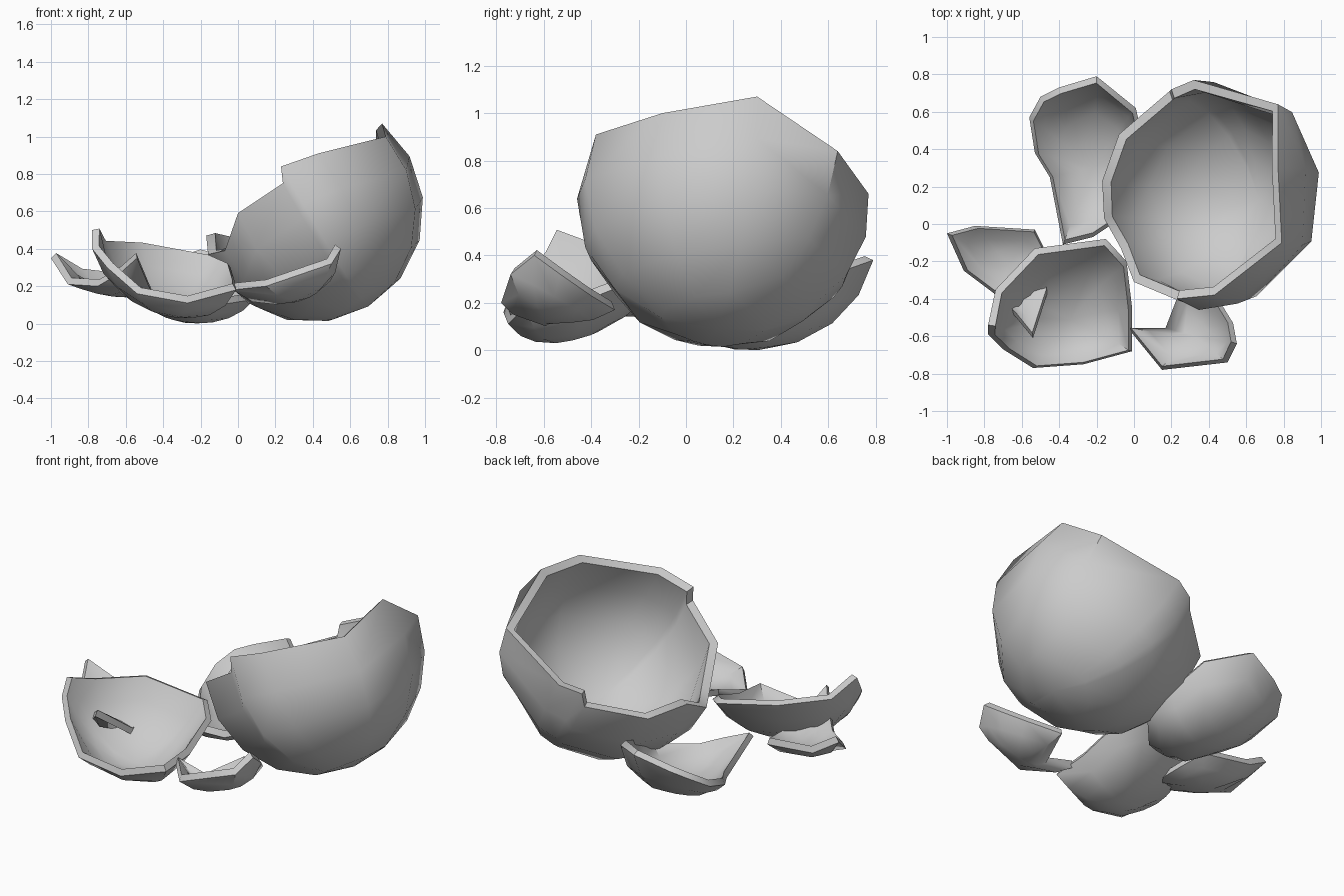
import bpy, bmesh, math
from mathutils import Vector

cube = bpy.data.objects.get("Cube")
if cube:
    bpy.data.objects.remove(cube, do_unlink=True)

grey = bpy.data.materials.new("shell_grey")
grey.use_nodes = True
COLOUR = (0.6, 0.6, 0.6, 1)
grey.diffuse_color = COLOUR
grey.node_tree.nodes["Principled BSDF"].inputs["Base Color"].default_value = COLOUR


def finish(name, bm):
    bmesh.ops.recalc_face_normals(bm, faces=bm.faces)
    mesh = bpy.data.meshes.new(name)
    bm.to_mesh(mesh)
    bm.free()
    mesh.materials.append(grey)
    obj = bpy.data.objects.new(name, mesh)
    bpy.context.collection.objects.link(obj)
    bpy.ops.object.select_all(action='DESELECT')
    obj.select_set(True)
    bpy.context.view_layer.objects.active = obj
    bpy.ops.object.shade_smooth_by_angle(angle=math.radians(48))


def around(a, b, t):
    """Direction part way along the arc from a to b."""
    angle = a.angle(b)
    return (a * math.sin((1 - t) * angle) + b * math.sin(t * angle)) / math.sin(angle)


def shard(name, centre, radius, pole, rim, rings=4, thick=0.04):
    """Curved shell piece: spherical fan from a pole out to a broken rim."""
    centre, pole = Vector(centre), Vector(pole).normalized()
    edge = [Vector(p) - centre for p in rim]
    n = len(edge)
    bm = bmesh.new()
    borders = []
    for depth in (0, thick):
        tip = bm.verts.new(centre + pole * (radius - depth))
        loops = []
        for r in range(1, rings + 1):
            t = r / rings
            loops.append([bm.verts.new(
                centre + around(pole, p.normalized(), t)
                * (radius + (p.length - radius) * t ** 3 - depth)) for p in edge])
        for i in range(n):
            j = (i + 1) % n
            bm.faces.new((tip, loops[0][i], loops[0][j]))
            for a, b in zip(loops, loops[1:]):
                bm.faces.new((a[i], b[i], b[j], a[j]))
        borders.append(loops[-1])
    outer, inner = borders
    for i in range(n):
        j = (i + 1) % n
        bm.faces.new((outer[i], inner[i], inner[j], outer[j]))
    finish(name, bm)


# Large open shell with notched rim
shard("large_shell", (0.38, 0.16, 0.63), 0.625, (0.5, -0.05, -0.85), [
    (0.32, 0.77, 0.66), (0.2, 0.72, 0.62), (0.19, 0.71, 0.54), (-0.08, 0.48, 0.45),
    (-0.17, 0.23, 0.47), (-0.16, 0.03, 0.37), (-0.07, -0.13, 0.39), (0, -0.31, 0.59),
    (0.24, -0.41, 0.75), (0.23, -0.4, 0.84), (0.43, -0.38, 0.91), (0.79, -0.1, 1),
    (0.77, 0.3, 1.07), (0.77, 0.64, 0.84)], rings=5, thick=0.05)

# Shallow bowl piece at the front
shard("bowl_piece", (-0.26, -0.61, 0.61), 0.585, (-0.12, 0.15, -0.8), [
    (-0.78, -0.54, 0.5), (-0.74, -0.35, 0.43), (-0.53, -0.13, 0.42), (-0.15, -0.08, 0.35),
    (-0.04, -0.2, 0.3), (-0.01, -0.45, 0.2), (-0.01, -0.68, 0.18), (-0.27, -0.75, 0.11),
    (-0.54, -0.77, 0.16), (-0.7, -0.67, 0.3), (-0.78, -0.59, 0.4)])

# Long piece at the back, its edge poking up through the large shell
shard("back_piece", (-0.22, 0.27, 0.62), 0.62, (0, 0.05, -0.8), [
    (-0.56, 0.57, 0.2), (-0.5, 0.68, 0.27), (-0.4, 0.73, 0.31), (-0.2, 0.79, 0.38),
    (0.01, 0.62, 0.32), (0.06, 0.39, 0.22), (0.09, 0.22, 0.13), (-0.1, 0.01, 0.1),
    (-0.22, -0.07, 0.14), (-0.38, -0.11, 0.2), (-0.45, 0.25, 0.1), (-0.53, 0.38, 0.13)])

# Outer side piece, its tip poking up through the bowl
shard("side_piece", (-0.6, -0.2, 0.74), 0.6, (-0.07, -0.02, -0.6), [
    (-1, -0.05, 0.35), (-0.85, -0.01, 0.26), (-0.53, -0.03, 0.22), (-0.47, -0.15, 0.17),
    (-0.46, -0.36, 0.16), (-0.54, -0.61, 0.35), (-0.63, -0.5, 0.27), (-0.75, -0.37, 0.2),
    (-0.91, -0.25, 0.21)], rings=3)

# Small notched piece at the front corner
shard("corner_piece", (0.15, -0.5, 0.69), 0.6, (0.18, -0.1, -0.56), [
    (0.55, -0.64, 0.4), (0.5, -0.74, 0.32), (0.15, -0.78, 0.2), (-0.03, -0.56, 0.18),
    (0.17, -0.56, 0.13), (0.27, -0.3, 0.17), (0.45, -0.4, 0.23), (0.53, -0.53, 0.32)],
    rings=3)
